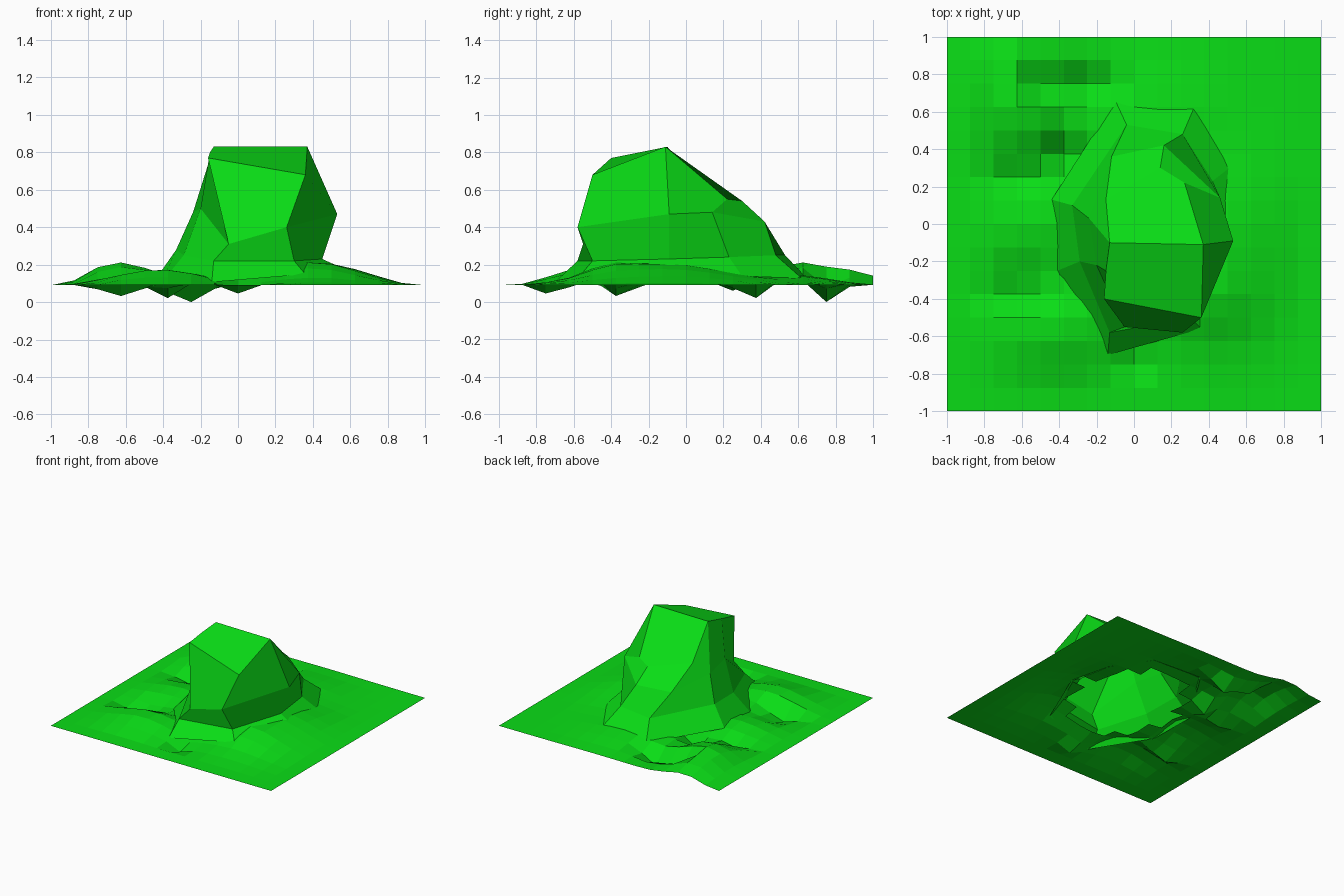
import bpy, bmesh
from math import exp

green = bpy.data.materials.new("grass_green")
green.diffuse_color = (0.003, 0.72, 0.008, 1)


def finish(bm, name):
    mesh = bpy.data.meshes.new(name)
    bm.to_mesh(mesh)
    bm.free()
    mesh.materials.append(green)
    bpy.context.collection.objects.link(bpy.data.objects.new(name, mesh))


# Swells and hollows of the ground: x, y, x radius, y radius, height
SWELLS = [
    (0.45, -0.10, 0.32, 0.45, 0.115),
    (-0.42, -0.56, 0.32, 0.22, 0.09),
    (0.35, -0.42, 0.28, 0.17, 0.05),
    (-0.55, 0.55, 0.28, 0.20, 0.08),
    (-0.68, 0.80, 0.20, 0.28, 0.09),
    (0.10, 0.60, 0.35, 0.25, 0.05),
    (-0.50, 0.00, 0.30, 0.20, 0.06),
    (-0.25, 0.75, 0.13, 0.09, -0.115),
    (-0.48, 0.75, 0.10, 0.07, -0.08),
    (0.00, -0.70, 0.09, 0.08, -0.08),
    (-0.60, -0.34, 0.16, 0.08, -0.11),
    (-0.62, 0.25, 0.14, 0.08, -0.05),
    (-0.38, 0.38, 0.09, 0.12, -0.10),
]


def ground_height(x, y):
    h = sum(a * exp(-((x - cx) / rx) ** 2 - ((y - cy) / ry) ** 2)
            for cx, cy, rx, ry, a in SWELLS)
    edge = min(1, (1 - abs(x)) / 0.2, (1 + y) / 0.2)
    return max(0, 0.09 + h * edge)


# Ground sheet, open under the hill
bm = bmesh.new()
bmesh.ops.create_grid(bm, x_segments=16, y_segments=16, size=1)
under = [f for f in bm.faces
         if ((f.calc_center_median().x - 0.06) / 0.38) ** 2
         + ((f.calc_center_median().y + 0.03) / 0.52) ** 2 < 1]
bmesh.ops.delete(bm, geom=under, context='FACES')
for v in bm.verts:
    v.co.z = ground_height(v.co.x, v.co.y)
finish(bm, "ground")

# Hill: rings from crown to foot, each starting at the front left corner
RINGS = [
    [(-.16, -.40, .77), (.36, -.50, .68), (.37, -.11, .83), (.27, .22, .55),
     (.14, .30, .54), (-.15, .13, .58), (-.13, -.10, .83), (-.15, -.25, .80)],
    [(-.05, -.55, .31), (.26, -.58, .40), (.53, -.09, .47), (.46, .14, .48),
     (.16, .42, .43), (-.12, .36, .42), (-.24, .03, .48), (-.20, -.22, .50)],
    [(-.13, -.58, .22), (.30, -.50, .22), (.45, -.09, .23), (.42, .23, .24),
     (.26, .48, .25), (-.04, .53, .25), (-.33, .10, .28), (-.29, -.20, .25)],
]
# Skirt outline, which settles onto the ground sheet
SKIRT = [(-.14, -.70), (.36, -.56), (.53, -.10), (.51, .30),
         (.32, .62), (-.10, .66), (-.44, .13), (-.41, -.25)]
RINGS.append([(x, y, ground_height(x, y) - 0.005) for x, y in SKIRT])

bm = bmesh.new()
rings = [[bm.verts.new(p) for p in ring] for ring in RINGS]
for upper, lower in zip(rings, rings[1:]):
    for i in range(8):
        j = (i + 1) % 8
        bm.faces.new((upper[i], lower[i], lower[j], upper[j]))
top = rings[0]
bm.faces.new([top[i] for i in (0, 1, 2, 6, 7)])
bm.faces.new([top[i] for i in (6, 2, 3, 4, 5)])
finish(bm, "hill")
